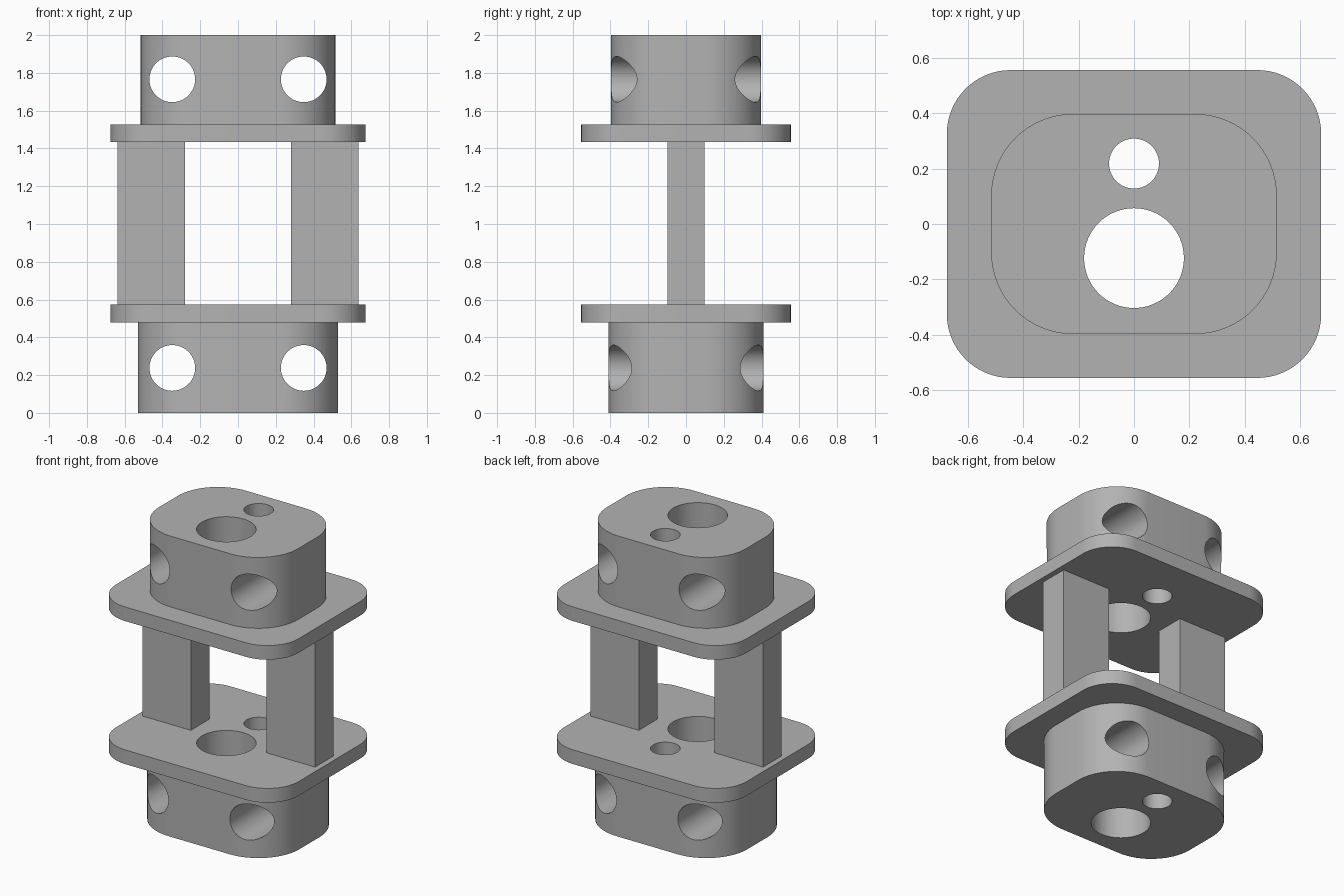
import bpy
import bmesh
from math import cos, sin, pi, radians

if "Cube" in bpy.data.objects:
    bpy.data.objects.remove(bpy.data.objects["Cube"], do_unlink=True)

grey = bpy.data.materials.new("plain grey")
grey.use_nodes = True
grey.diffuse_color = (0.45, 0.45, 0.45, 1)
grey.node_tree.nodes["Principled BSDF"].inputs["Base Color"].default_value = grey.diffuse_color


def prism(name, outline, z0, z1):
    """Extrude a closed outline from z0 to z1."""
    bm = bmesh.new()
    base = bm.faces.new([bm.verts.new((x, y, z0)) for x, y in outline])
    top = bmesh.ops.extrude_face_region(bm, geom=[base])["geom"]
    for v in top:
        if isinstance(v, bmesh.types.BMVert):
            v.co.z = z1
    bmesh.ops.recalc_face_normals(bm, faces=bm.faces)
    mesh = bpy.data.meshes.new(name)
    bm.to_mesh(mesh)
    bm.free()
    mesh.materials.append(grey)
    obj = bpy.data.objects.new(name, mesh)
    bpy.context.collection.objects.link(obj)
    return obj


def rounded(hx, hy, r, steps=16):
    """Rounded rectangle outline with half sizes hx, hy."""
    pts = []
    for q, (sx, sy) in enumerate([(1, 1), (-1, 1), (-1, -1), (1, -1)]):
        for i in range(steps + 1):
            a = (q + i / steps) * pi / 2
            pts.append((sx * (hx - r) + r * cos(a), sy * (hy - r) + r * sin(a)))
    return pts


def activate(obj):
    bpy.ops.object.select_all(action="DESELECT")
    obj.select_set(True)
    bpy.context.view_layer.objects.active = obj


def drill(obj, radius, centre, along_y=False):
    """Cut a round through hole, vertical or front to back."""
    bpy.ops.mesh.primitive_cylinder_add(
        vertices=64, radius=radius, depth=3, location=centre,
        rotation=(radians(90) if along_y else 0, 0, 0))
    cutter = bpy.context.object
    cutter.hide_render = True
    cutter.data.materials.append(grey)
    activate(obj)
    mod = obj.modifiers.new("hole", "BOOLEAN")
    mod.operation = "DIFFERENCE"
    mod.solver = "EXACT"
    mod.object = cutter
    bpy.ops.object.modifier_apply(modifier=mod.name)
    bpy.data.objects.remove(cutter, do_unlink=True)


# End blocks and flange plates
slabs = {
    "lower_block": (rounded(0.53, 0.41, 0.305), 0, 0.478),
    "lower_plate": (rounded(0.675, 0.555, 0.23), 0.478, 0.573),
    "upper_plate": (rounded(0.675, 0.555, 0.23), 1.433, 1.527),
    "upper_block": (rounded(0.515, 0.397, 0.295), 1.527, 2),
}
for name, (outline, z0, z1) in slabs.items():
    slab = prism(name, outline, z0, z1)
    # Large and small vertical bores
    drill(slab, 0.18, (0, -0.123, 1))
    drill(slab, 0.09, (0, 0.218, 1))
    # Cross bores through the blocks
    if name.endswith("block"):
        z = 0.238 if name.startswith("lower") else 1.766
        for side in (-1, 1):
            drill(slab, 0.121, (side * 0.348, 0, z), along_y=True)
    activate(slab)
    bpy.ops.object.shade_smooth_by_angle(angle=radians(30))

# Posts between the plates
for name, side in (("left_post", 1), ("right_post", -1)):
    corners = [(0.28, -0.098), (0.638, -0.098), (0.638, 0.098), (0.28, 0.098)]
    prism(name, [(side * x, y) for x, y in corners], 0.573, 1.433)
